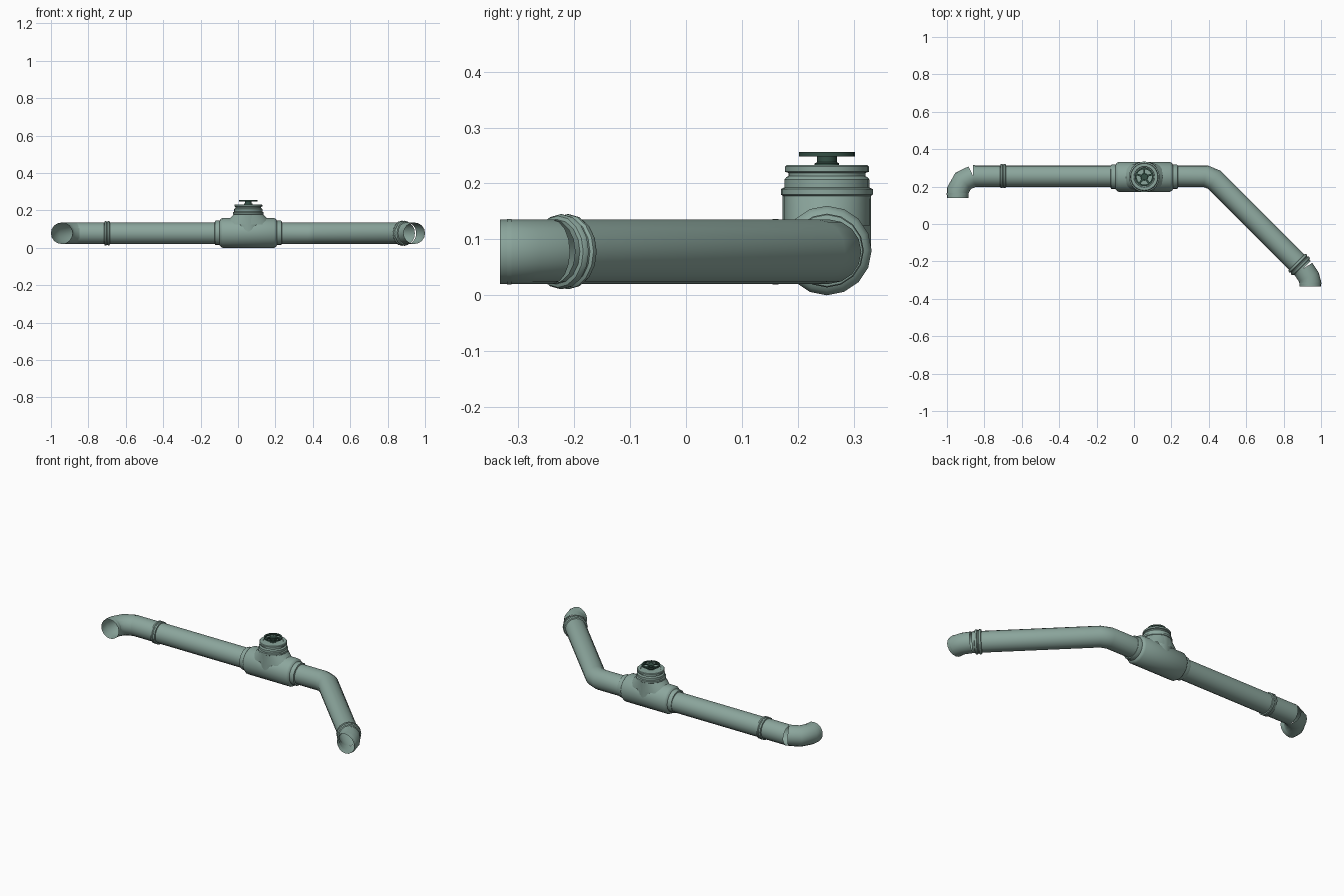
import bpy, bmesh, math
from mathutils import Vector, Matrix

cube = bpy.data.objects.get("Cube")
if cube:
    bpy.data.objects.remove(cube, do_unlink=True)


def material(name, rgb):
    m = bpy.data.materials.new(name)
    m.use_nodes = True
    m.diffuse_color = (*rgb, 1)
    m.node_tree.nodes["Principled BSDF"].inputs["Base Color"].default_value = (*rgb, 1)
    return m


SAGE = material("sage green paint", (0.26, 0.38, 0.335))
DARK = material("dark green paint", (0.035, 0.08, 0.06))
SIDES = 16
R = 0.0575          # pipe radius
Y, Z = 0.254, 0.078  # main pipe axis
VX = 0.055          # valve position


def finish(name, bm, mat, angle=40):
    bmesh.ops.recalc_face_normals(bm, faces=bm.faces)
    mesh = bpy.data.meshes.new(name)
    bm.to_mesh(mesh)
    bm.free()
    mesh.materials.append(mat)
    ob = bpy.data.objects.new(name, mesh)
    bpy.context.collection.objects.link(ob)
    bpy.ops.object.select_all(action='DESELECT')
    ob.select_set(True)
    bpy.context.view_layer.objects.active = ob
    bpy.ops.object.shade_smooth_by_angle(angle=math.radians(angle))
    return ob


def bridge(bm, rings):
    for a, b in zip(rings, rings[1:]):
        n = len(a)
        for i in range(n):
            bm.faces.new((a[i], a[(i + 1) % n], b[(i + 1) % n], b[i]))


def tube(name, path, r=R):
    """Open horizontal pipe with mitred joints through (x, y) points."""
    pts = [Vector((x, y, Z)) for x, y in path]
    dirs = [(b - a).normalized() for a, b in zip(pts, pts[1:])]
    bm = bmesh.new()
    rings = []
    for i, p in enumerate(pts):
        d0, d1 = dirs[max(i - 1, 0)], dirs[min(i, len(dirs) - 1)]
        t = (d0 + d1).normalized()
        side = Vector((-t.y, t.x, 0)) / t.dot(d0)
        rings.append([bm.verts.new(p + side * r * math.cos(a) + Vector((0, 0, r * math.sin(a))))
                      for a in (k * math.tau / SIDES for k in range(SIDES))])
    bridge(bm, rings)
    return finish(name, bm, SAGE)


def lathe(name, profile, origin, axis, mat=SAGE, sides=SIDES, closed=False, cap=False):
    """Revolve (radius, distance) points around an axis."""
    bm = bmesh.new()
    rings = [[bm.verts.new((r * math.cos(k * math.tau / sides), r * math.sin(k * math.tau / sides), h))
              for k in range(sides)] for r, h in profile]
    bridge(bm, rings + rings[:1] if closed else rings)
    if cap:
        bm.faces.new(rings[0])
        bm.faces.new(rings[-1])
    turn = Vector(axis).to_track_quat('Z', 'Y').to_matrix().to_4x4()
    bmesh.ops.transform(bm, matrix=Matrix.Translation(origin) @ turn, verts=bm.verts)
    return finish(name, bm, mat, 35)


# Pipe run
tube("left_pipe", [(-0.86, Y + 0.002), (-0.1, Y + 0.002)])
tube("left_elbow", [(-0.943, 0.14), (-0.943, 0.178), (-0.914, 0.23), (-0.86, Y + 0.002)])
tube("right_pipe", [(0.2, Y + 0.002), (0.382, Y + 0.002), (0.43, 0.236), (0.905, -0.239)])
tube("right_elbow", [(0.905, -0.239), (0.934, -0.283), (0.943, -0.315), (0.943, -0.333)])

# Thin sleeves at the elbow joints
for name, a, b in (("left_elbow_sleeve", (-0.943, 0.155), (-0.943, 0.165)),
                   ("right_elbow_sleeve", (0.943, -0.32), (0.943, -0.312)),
                   ("left_pipe_sleeve", (-0.86, Y + 0.002), (-0.85, Y + 0.002))):
    tube(name, [a, b], R + 0.001)

# Double-ridged coupling rings
ridge = [(R, -0.019), (0.064, -0.017), (0.067, -0.011), (0.067, -0.006), (0.062, -0.002),
         (0.062, 0.002), (0.067, 0.006), (0.067, 0.011), (0.064, 0.017), (R, 0.019)]
lathe("left_coupling", [(min(r, 0.0645), h * 0.8) for r, h in ridge],
      (-0.7, Y + 0.002, Z), (1, 0, 0))
lathe("right_coupling", ridge, (0.883, -0.217, Z), (1, -1, 0))

# Tee body with stepped collars
half = [(0.056, 0.18), (0.064, 0.178), (0.066, 0.173), (0.066, 0.153), (0.073, 0.149), (0.08, 0.138)]
lathe("tee_body", [(r, -h) for r, h in half] + half[::-1], (VX, Y - 0.002, 0.08), (1, 0, 0))

# Upright branch with flared foot, collar, neck and cap
TOP = (VX, Y - 0.002, 0)
lathe("tee_branch", [(0.079, 0.08), (0.079, 0.178), (0.082, 0.18), (0.082, 0.19), (0.076, 0.193),
                     (0.076, 0.207), (0.073, 0.211), (0.069, 0.213), (0.069, 0.219), (0.075, 0.221),
                     (0.075, 0.23), (0.072, 0.233), (0.056, 0.233), (0.054, 0.23)],
      TOP, (0, 0, 1), sides=24, cap=True)
flare = lathe("branch_flare", [(0.13, 0.125), (0.105, 0.152), (0.079, 0.178)], (0, 0, 0), (0, 0, 1), sides=24)
for v in flare.data.vertices:
    # keep the flare within the body width front to back
    v.co.y = max(-0.078, min(0.078, v.co.y * 0.079 / math.hypot(v.co.x, v.co.y)))
flare.location = TOP

# Hand wheel
lathe("wheel_stem", [(0.022, 0.229), (0.022, 0.236), (0.018, 0.238), (0.018, 0.256)],
      TOP, (0, 0, 1), DARK, 12, cap=True)
lathe("wheel_rim", [(0.041, 0.248), (0.05, 0.248), (0.05, 0.256), (0.041, 0.256)],
      TOP, (0, 0, 1), DARK, 24, closed=True)
bm = bmesh.new()
for i in range(5):
    spin = Matrix.Rotation(math.pi / 2 + i * math.tau / 5, 4, 'Z')
    bmesh.ops.create_cube(bm, size=1, matrix=Matrix.Translation((VX, TOP[1], 0.252)) @ spin
                          @ Matrix.Translation((0.028, 0, 0)) @ Matrix.Diagonal((0.032, 0.01, 0.006, 1)))
finish("wheel_spokes", bm, DARK)
